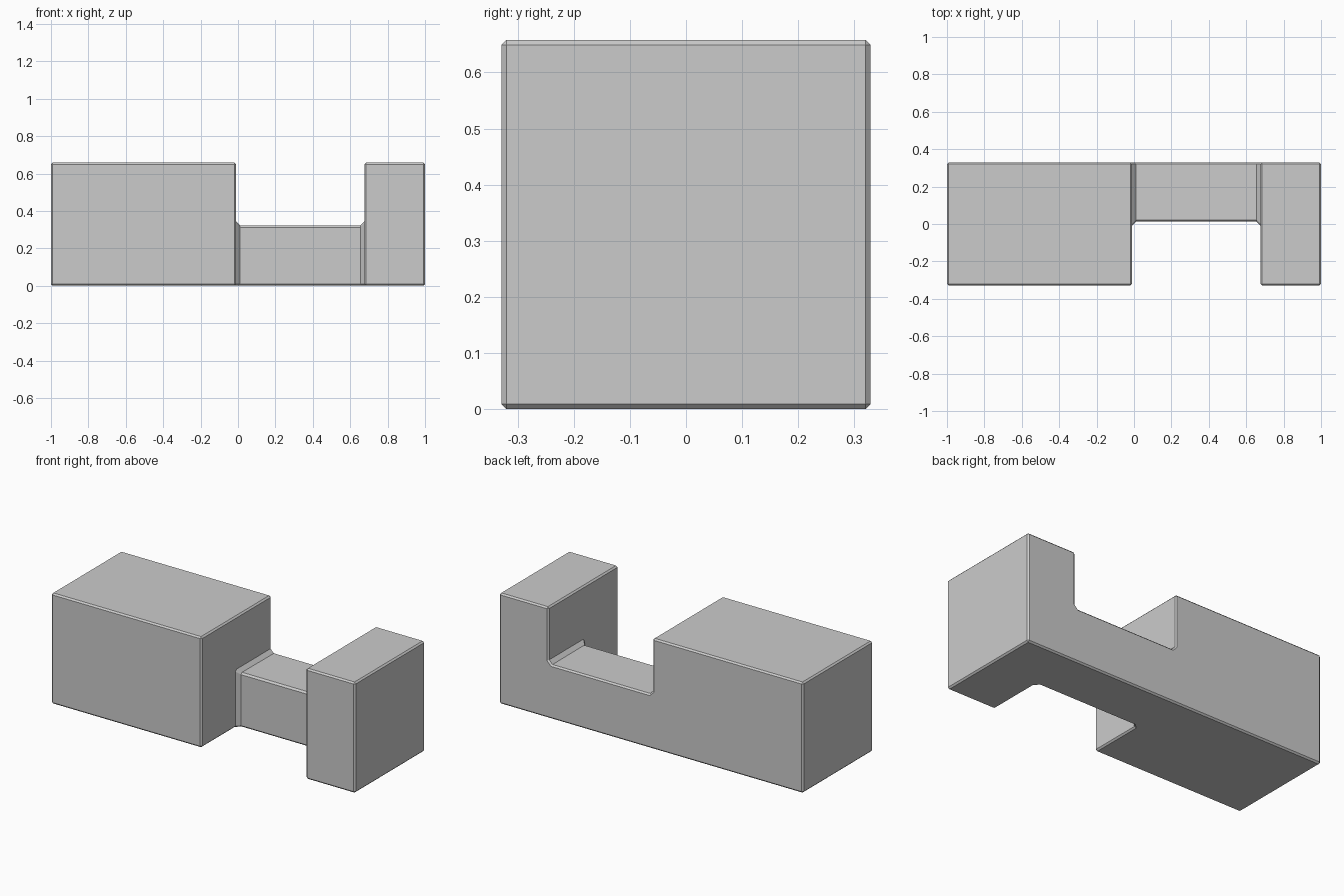
import bpy, bmesh
from math import radians

cube = bpy.data.objects.get("Cube")
if cube:
    bpy.data.objects.remove(cube, do_unlink=True)

# Grid lines that divide the bar into cells
XS = (-1, -0.01, 0.676, 1)
YS = (-0.329, 0.013, 0.329)
ZS = (0, 0.322, 0.658)

# Full blocks at both ends, only the low back cell in the notch
solid = {(i, j, k) for i in range(3) for j in range(2) for k in range(2)
         if i != 1 or (j == 1 and k == 0)}

bm = bmesh.new()
corners = {}


def corner(i, j, k):
    if (i, j, k) not in corners:
        corners[i, j, k] = bm.verts.new((XS[i], YS[j], ZS[k]))
    return corners[i, j, k]


# Outer skin: a face wherever a solid cell meets an empty one
for cell in solid:
    for axis in range(3):
        u, v = (axis + 1) % 3, (axis + 2) % 3
        for side in (0, 1):
            beside = list(cell)
            beside[axis] += 2 * side - 1
            if tuple(beside) in solid:
                continue
            ring = []
            for a, b in ((0, 0), (1, 0), (1, 1), (0, 1)):
                p = list(cell)
                p[axis] += side
                p[u] += a
                p[v] += b
                ring.append(corner(*p))
            bm.faces.new(ring if side else ring[::-1])

bmesh.ops.dissolve_limit(bm, angle_limit=radians(1), verts=bm.verts[:], edges=bm.edges[:])
bm.normal_update()

# Wide chamfer in the inner corners, then a fine one on the outer edges
inner = [e for e in bm.edges if e.calc_face_angle_signed() < -radians(50)]
bmesh.ops.bevel(bm, geom=inner, offset=0.022, segments=1, affect='EDGES')
bm.normal_update()
outer = [e for e in bm.edges if e.calc_face_angle_signed() > radians(50)]
bmesh.ops.bevel(bm, geom=outer, offset=0.009, segments=1, affect='EDGES')

mesh = bpy.data.meshes.new("notched_bar")
bm.to_mesh(mesh)
bm.free()
bar = bpy.data.objects.new("notched_bar", mesh)
bpy.context.collection.objects.link(bar)

# Plain grey finish
grey = bpy.data.materials.new("light_grey")
grey.use_nodes = True
grey.diffuse_color = (0.6, 0.6, 0.6, 1)
grey.node_tree.nodes["Principled BSDF"].inputs["Base Color"].default_value = (0.6, 0.6, 0.6, 1)
mesh.materials.append(grey)
